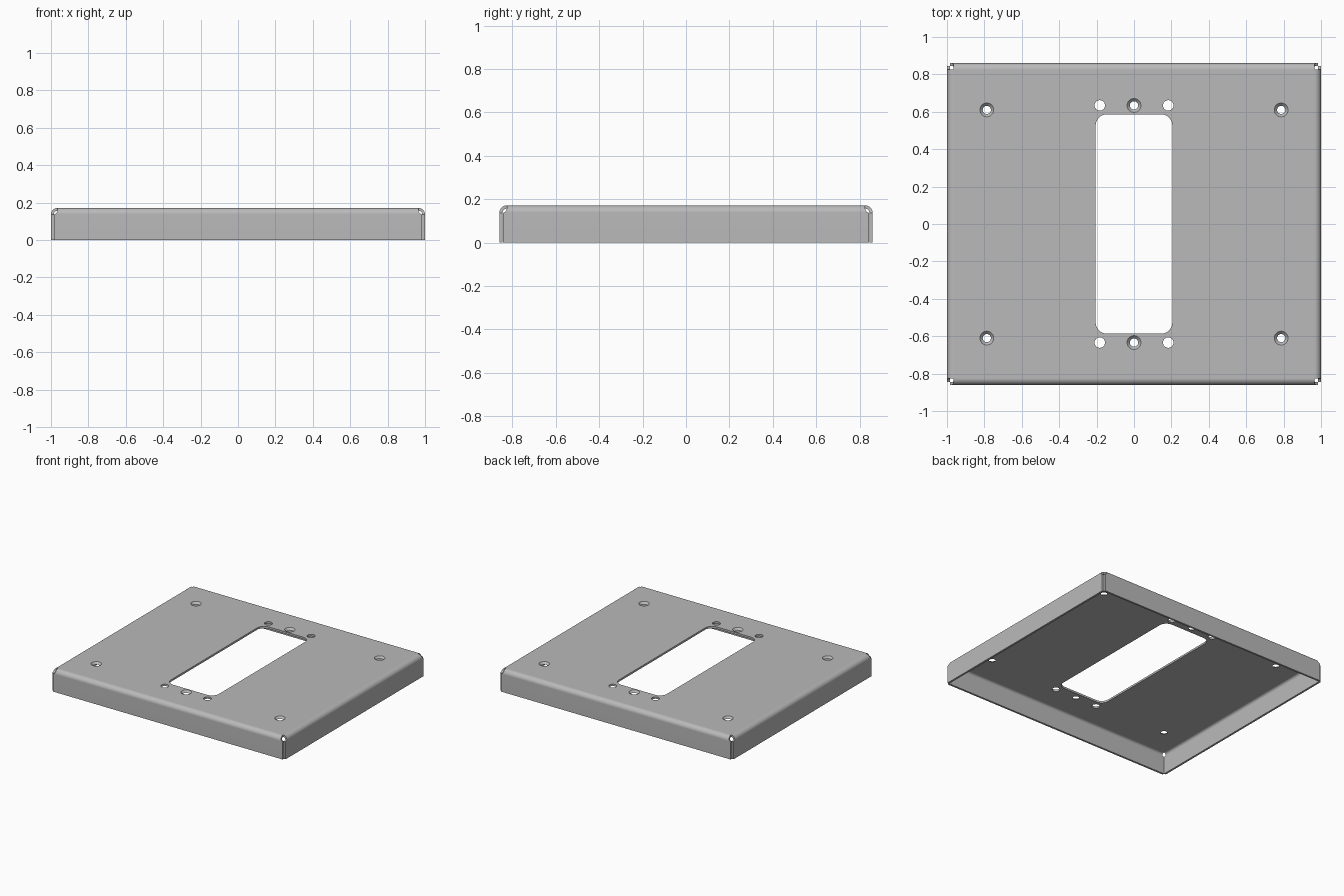
import bpy, bmesh, math
from mathutils import Matrix, Vector

if "Cube" in bpy.data.objects:
    bpy.data.objects.remove(bpy.data.objects["Cube"])

X, Y, H = 1.0, 0.86, 0.172       # half sizes and height
T, R = 0.015, 0.035              # sheet thickness, outer bend radius

grey = bpy.data.materials.new("dark_grey_metal")
grey.diffuse_color = (0.49, 0.49, 0.49, 1)
grey.use_nodes = True
grey.node_tree.nodes["Principled BSDF"].inputs["Base Color"].default_value = grey.diffuse_color


def make_object(name, bm):
    bmesh.ops.recalc_face_normals(bm, faces=bm.faces)
    mesh = bpy.data.meshes.new(name)
    bm.to_mesh(mesh)
    bm.free()
    mesh.materials.append(grey)
    ob = bpy.data.objects.new(name, mesh)
    bpy.context.collection.objects.link(ob)
    return ob


def add_hole(bm, x, y, r_top, r_bottom):
    # cone frustum hitting the given radii at the plate's two faces
    d = (r_top - r_bottom) / 2
    bmesh.ops.create_cone(bm, cap_ends=True, segments=32, depth=2 * T,
                          radius1=r_bottom - d, radius2=r_top + d,
                          matrix=Matrix.Translation((x, y, H - T / 2)))


def add_slot(bm, hx, hy, r):
    pts = []
    for k, (sx, sy) in enumerate([(1, 1), (-1, 1), (-1, -1), (1, -1)]):
        for i in range(9):
            a = math.pi / 2 * (k + i / 8)
            pts.append((sx * (hx - r) + r * math.cos(a),
                        sy * (hy - r) + r * math.sin(a)))
    face = bm.faces.new([bm.verts.new((x, y, H - 2 * T)) for x, y in pts])
    ext = bmesh.ops.extrude_face_region(bm, geom=[face])
    verts = [g for g in ext["geom"] if isinstance(g, bmesh.types.BMVert)]
    bmesh.ops.translate(bm, verts=verts, vec=(0, 0, 3 * T))


def bent_flange(name, reach, half, angle):
    # sections along the bend: outer d, z, inner d, z, half width
    # the width opens in a rounded corner relief over the second half
    rows = []
    for i in range(13):
        a = math.pi / 2 * i / 12
        s, c = math.sin(a), math.cos(a)
        f = max(0, (i - 6) / 6)
        w = half - R + (R - T - 0.001) * (1 - math.sqrt(1 - f * f))
        rows.append((reach - R + R * s, H - R + R * c,
                     reach - R + (R - T) * s, H - R + (R - T) * c, w))
    rows.append((reach, 0, reach - T, 0, half - T - 0.001))
    bm = bmesh.new()
    rot = Matrix.Rotation(angle, 3, 'Z')
    rings = [[bm.verts.new(rot @ Vector(p)) for p in
              [(-w, -do, zo), (w, -do, zo), (w, -di, zi), (-w, -di, zi)]]
             for do, zo, di, zi, w in rows]
    for p, q in zip(rings, rings[1:]):
        for j in range(4):
            k = (j + 1) % 4
            bm.faces.new((p[j], p[k], q[k], q[j]))
    bm.faces.new(rings[0])
    bm.faces.new(rings[-1])
    return make_object(name, bm)


# flat top plate
bm = bmesh.new()
bmesh.ops.create_cube(bm, size=1, matrix=Matrix.Translation((0, 0, H - T / 2))
                      @ Matrix.Diagonal((2 * (X - R), 2 * (Y - R), T, 1)))
plate = make_object("top_plate", bm)

# slot, plain holes and countersunk screw holes
bm = bmesh.new()
add_slot(bm, 0.205, 0.586, 0.06)
for sy in (-1, 1):
    add_hole(bm, 0, sy * 0.634, 0.037, 0.022)
    for sx in (-1, 1):
        add_hole(bm, sx * 0.183, sy * 0.634, 0.028, 0.028)
        add_hole(bm, sx * 0.787, sy * 0.61, 0.037, 0.022)
cutter = make_object("hole_cutter", bm)
cutter.hide_render = True
mod = plate.modifiers.new("holes", 'BOOLEAN')
mod.operation = 'DIFFERENCE'
mod.solver = 'EXACT'
mod.object = cutter

# bake the cut and remove the helper
deps = bpy.context.evaluated_depsgraph_get()
cut_mesh = bpy.data.meshes.new_from_object(plate.evaluated_get(deps))
plate.modifiers.clear()
plate.data = cut_mesh
bpy.data.objects.remove(cutter)

# four bent side walls
parts = [plate]
for i, (name, reach, half) in enumerate([
        ("front_flange", Y, X), ("right_flange", X, Y),
        ("back_flange", Y, X), ("left_flange", X, Y)]):
    parts.append(bent_flange(name, reach, half, i * math.pi / 2))

# smooth bends and hole walls, sharp sheet edges
bpy.ops.object.select_all(action='DESELECT')
for ob in parts:
    ob.select_set(True)
bpy.context.view_layer.objects.active = plate
bpy.ops.object.shade_smooth_by_angle(angle=math.radians(30))
